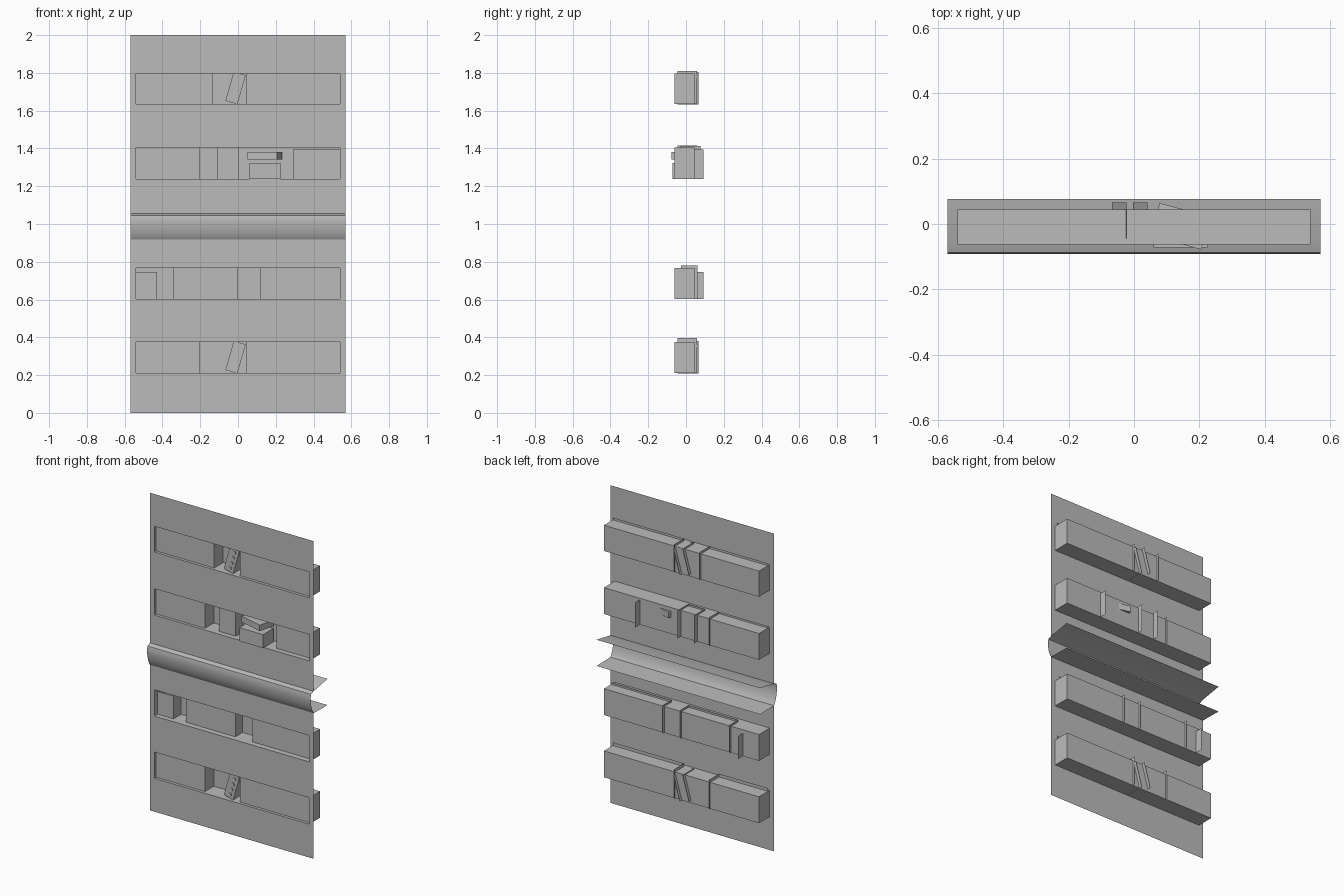
import bpy, bmesh
from math import radians
from mathutils import Matrix, Vector

cube = bpy.data.objects.get("Cube")
if cube:
    bpy.data.objects.remove(cube)

grey = bpy.data.materials.new("plain grey")
grey.use_nodes = True
grey.diffuse_color = (0.5, 0.5, 0.5, 1)
grey.node_tree.nodes["Principled BSDF"].inputs["Base Color"].default_value = (0.5, 0.5, 0.5, 1)

HALF, INNER = 0.57, 0.54          # half widths of the wall and its niches
WALL, BACK = -0.062, 0.045        # depth of the wall face and niche backs
NICHES = {"top": (1.635, 1.797), "upper": (1.238, 1.404),
          "lower": (0.602, 0.768), "bottom": (0.21, 0.376)}
LEDGE = (0.917, 1.055)


def make(name, faces, matrix=None):
    """One object from a list of faces, each a list of points."""
    bm = bmesh.new()
    for points in faces:
        bm.faces.new([bm.verts.new(p) for p in points])
    bmesh.ops.remove_doubles(bm, verts=bm.verts, dist=0.0001)
    if matrix:
        bm.transform(matrix)
    mesh = bpy.data.meshes.new(name)
    bm.to_mesh(mesh)
    bm.free()
    mesh.materials.append(grey)
    obj = bpy.data.objects.new(name, mesh)
    bpy.context.collection.objects.link(obj)
    return obj


def box_faces(x, y, z, keep):
    """Chosen outward faces of a box given as three (low, high) pairs."""
    c = lambda i, j, k: (x[i], y[j], z[k])
    sides = {
        "front": [c(0, 0, 0), c(1, 0, 0), c(1, 0, 1), c(0, 0, 1)],
        "back": [c(1, 1, 0), c(0, 1, 0), c(0, 1, 1), c(1, 1, 1)],
        "left": [c(1, 0, 0), c(1, 1, 0), c(1, 1, 1), c(1, 0, 1)],
        "right": [c(0, 1, 0), c(0, 0, 0), c(0, 0, 1), c(0, 1, 1)],
        "top": [c(0, 0, 1), c(1, 0, 1), c(1, 1, 1), c(0, 1, 1)],
        "bottom": [c(0, 1, 0), c(1, 1, 0), c(1, 0, 0), c(0, 0, 0)],
    }
    return [sides[k] for k in keep.split()]


ALL = "front back left right top bottom"

# Wall: solid bands between the openings, and margins beside each niche
faces = []
level = 0
for low, high in sorted(list(NICHES.values()) + [LEDGE]):
    faces += box_faces((-HALF, HALF), (WALL, BACK), (level, low), "front")
    if (low, high) != LEDGE:
        for x in ((-HALF, -INNER), (INNER, HALF)):
            faces += box_faces(x, (WALL, BACK), (low, high), "front")
    level = high
faces += box_faces((-HALF, HALF), (WALL, BACK), (level, 2), "front")
make("wall", faces)

# Niches: boxes open at the front, facing inwards
for name, z in NICHES.items():
    shell = box_faces((-INNER, INNER), (WALL, BACK), z, "back left right top bottom")
    make(name + "_niche", [f[::-1] for f in shell])

# Rounded ledge swept across the wall
profile = [(0.077, 1.08), (WALL, 1.055), (-0.087, 1.045), (-0.091, 1.025),
           (-0.09, 1.0), (-0.086, 0.975), (-0.079, 0.95), (-0.07, 0.93),
           (WALL, 0.917), (0.077, 0.915)]
ledge = make("ledge", [[(-HALF, *a), (-HALF, *b), (HALF, *b), (HALF, *a)]
                       for a, b in zip(profile, profile[1:])])
bpy.context.view_layer.objects.active = ledge
ledge.select_set(True)
bpy.ops.object.shade_smooth_by_angle(angle=radians(35))
ledge.select_set(False)

# Rows of books: a front sheet with sheets at the exposed ends
# niche, x range, y range, height offset at the top, exposed ends
ROWS = [
    ("top", (-INNER, -0.135), (-0.044, 0.057), 0.014, "left"),
    ("top", (0.045, INNER), (-0.044, 0.057), 0.014, "right"),
    ("upper", (-INNER, -0.2), (-0.044, 0.057), 0.012, "left"),
    ("upper", (-0.11, 0.005), (-0.03, 0.077), 0.01, "left right"),
    ("upper", (0.29, INNER), (-0.03, 0.092), -0.01, "right"),
    ("lower", (-INNER, -0.428), (-0.03, 0.092), -0.022, "left"),
    ("lower", (-0.345, 0), (-0.026, 0.06), 0.012, "left right"),
    ("lower", (0.12, INNER), (-0.026, 0.06), 0.012, "right"),
    ("bottom", (-INNER, -0.2), (-0.044, 0.057), 0.02, "left"),
    ("bottom", (0.045, INNER), (-0.044, 0.057), 0.02, "right"),
]
for niche, x, y, rise, ends in ROWS:
    low, high = NICHES[niche]
    make(niche + "_book_row", box_faces(x, y, (low, high + rise), "front " + ends))

# Leaning books with small raised labels on the spine
for niche in ("top", "bottom"):
    low = NICHES[niche][0]
    pose = Matrix.Translation(Vector((-0.035, 0, low + 0.008))) @ Matrix.Rotation(radians(16), 4, "Y")
    spine = box_faces((-0.033, 0.033), (-0.045, 0.066), (0, 0.16), "front left right")
    make(niche + "_leaning_book", spine, pose)
    labels = []
    for i in range(4):
        z = 0.02 + i * 0.036
        labels += box_faces((0, 0.015), (-0.05, -0.045), (z, z + 0.014), ALL)
    make(niche + "_spine_labels", labels, pose)

# Stacked books lying flat in the upper niche
make("lower_flat_book", box_faces((0.06, 0.225), (-0.072, 0.03), (1.238, 1.323), ALL))
turn = Matrix.Translation(Vector((0.142, -0.007, 1.342))) @ Matrix.Rotation(radians(-15), 4, "Z")
make("upper_flat_book", box_faces((-0.08, 0.08), (-0.052, 0.052), (0, 0.038), ALL), turn)
